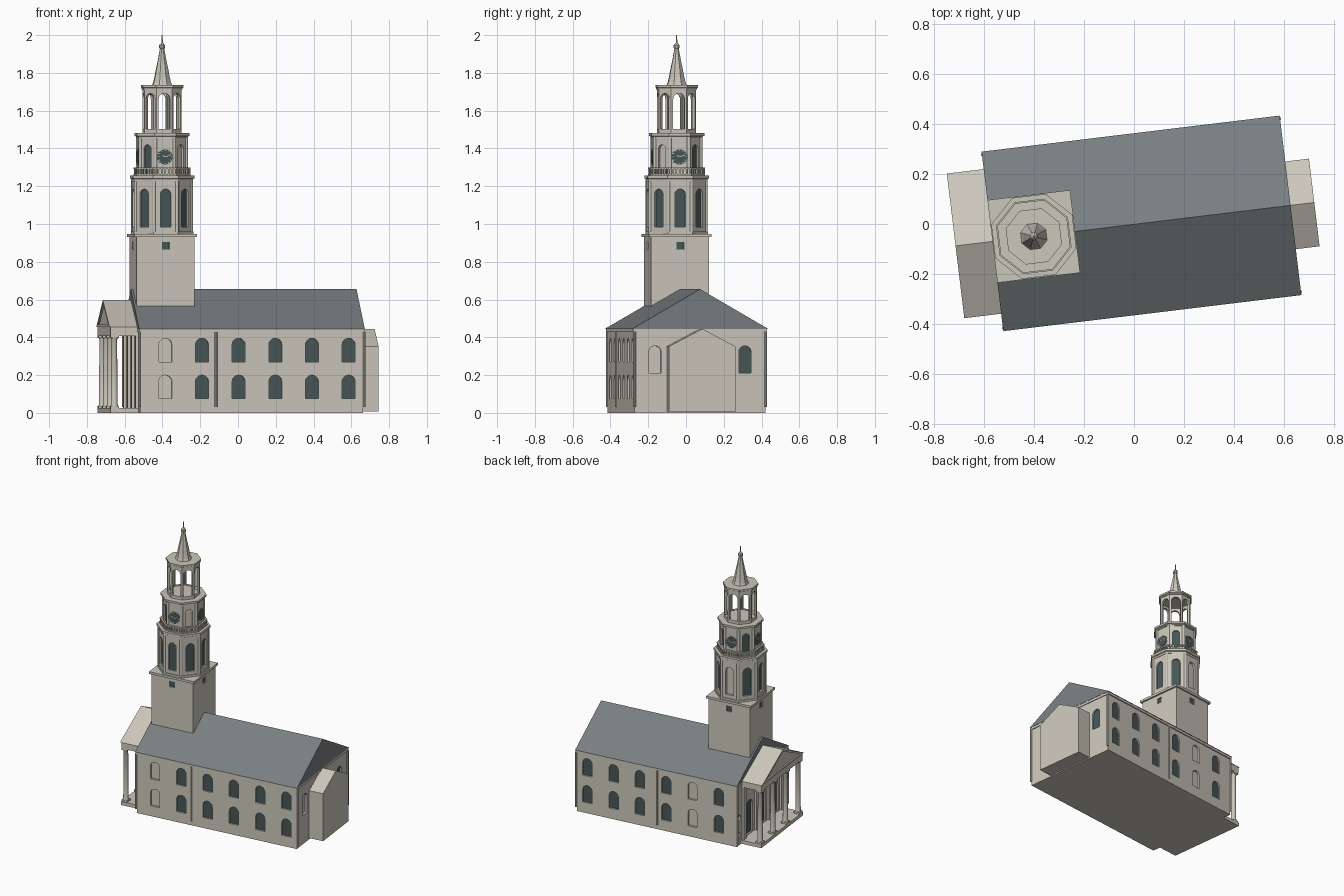
import bpy, bmesh, math
from mathutils import Matrix, Vector

cube = bpy.data.objects.get("Cube")
if cube:
    bpy.data.objects.remove(cube)

# The whole building is turned slightly about the vertical
PLACE = Matrix.Translation((0.03, 0.0025, 0)) @ Matrix.Rotation(math.radians(6.9), 4, 'Z')
TOWER = Vector((-0.435, 0, 0))
SOUTH, EAST, NORTH, WEST = -90, 0, 90, 180


def material(name, rgb):
    m = bpy.data.materials.new(name)
    m.use_nodes = True
    m.diffuse_color = (*rgb, 1)
    m.node_tree.nodes["Principled BSDF"].inputs["Base Color"].default_value = (*rgb, 1)
    return m


STONE = material("pale_stone", (0.60, 0.57, 0.50))
SLATE = material("grey_slate", (0.19, 0.21, 0.22))
GLASS = material("dark_glass", (0.065, 0.095, 0.095))
WHITE = material("clock_white", (0.75, 0.75, 0.72))


def finish(name, bm, mat, smooth=False):
    bmesh.ops.recalc_face_normals(bm, faces=bm.faces)
    mesh = bpy.data.meshes.new(name)
    bm.to_mesh(mesh)
    bm.free()
    mesh.materials.append(mat)
    if smooth:
        mesh.polygons.foreach_set("use_smooth", [True] * len(mesh.polygons))
        mesh.set_sharp_from_angle(angle=math.radians(40))
    ob = bpy.data.objects.new(name, mesh)
    bpy.context.scene.collection.objects.link(ob)
    ob.matrix_world = PLACE
    return ob


def box(bm, x0, x1, y0, y1, z0, z1):
    size = Matrix.Diagonal((x1 - x0, y1 - y0, z1 - z0, 1))
    mid = Matrix.Translation(((x0 + x1) / 2, (y0 + y1) / 2, (z0 + z1) / 2))
    bmesh.ops.create_cube(bm, size=1, matrix=mid @ size)


def prism(bm, pts, frame, d0, d1):
    """Extrude a flat outline along the outward axis of a frame."""
    a = [bm.verts.new(frame @ Vector((x, y, d0))) for x, y in pts]
    b = [bm.verts.new(frame @ Vector((x, y, d1))) for x, y in pts]
    bm.faces.new(a)
    bm.faces.new(b)
    for i in range(len(pts)):
        j = (i + 1) % len(pts)
        bm.faces.new((a[i], a[j], b[j], b[i]))


def lathe(bm, profile, n, at, turn=0.0):
    """Stack rings of (radius, height) into a closed solid."""
    rings = [[bm.verts.new((at[0] + r * math.cos(turn + math.tau * k / n),
                            at[1] + r * math.sin(turn + math.tau * k / n), z))
              for k in range(n)] for r, z in profile]
    for lo, hi in zip(rings, rings[1:]):
        for k in range(n):
            j = (k + 1) % n
            bm.faces.new((lo[k], lo[j], hi[j], hi[k]))
    bm.faces.new(rings[0])
    bm.faces.new(rings[-1])


def octagon(bm, *profile):
    lathe(bm, profile, 8, TOWER, math.pi / 8)


def wall(azimuth, distance, centre=Vector()):
    """Frame on a wall: x along it, y up, z outward."""
    a = math.radians(azimuth)
    at = centre + Vector((math.cos(a), math.sin(a), 0)) * distance
    return (Matrix.Translation(at) @ Matrix.Rotation(a + math.pi / 2, 4, 'Z')
            @ Matrix.Rotation(math.pi / 2, 4, 'X'))


def arch(x, w, z0, z1):
    r = w / 2
    top = [(x + r * math.cos(math.pi * k / 10), z1 - r + r * math.sin(math.pi * k / 10))
           for k in range(11)]
    return [(x - r, z0), (x + r, z0)] + top


def disc(x, z, r, n=24):
    return [(x + r * math.cos(math.tau * k / n), z + r * math.sin(math.tau * k / n))
            for k in range(n)]


def rect(x0, x1, z0, z1):
    return [(x0, z0), (x1, z0), (x1, z1), (x0, z1)]


def subtract(ob, bm):
    cutter = finish("cutter", bm, STONE)
    cutter.hide_render = True
    mod = ob.modifiers.new("cut", 'BOOLEAN')
    mod.operation, mod.solver, mod.object = 'DIFFERENCE', 'EXACT', cutter
    bpy.context.view_layer.update()
    mesh = bpy.data.meshes.new_from_object(ob.evaluated_get(bpy.context.evaluated_depsgraph_get()))
    ob.modifiers.clear()
    ob.data = mesh
    bpy.data.objects.remove(cutter)


def carve(ob, openings, depth=0.015):
    """Recess openings (frame, outline, glazed) and set glass in them."""
    cut, panes = bmesh.new(), bmesh.new()
    for frame, pts, glazed in openings:
        prism(cut, pts, frame, -depth, 0.03)
        if glazed:
            prism(panes, pts, frame, -depth - 0.001, -depth + 0.004)
    subtract(ob, cut)
    if panes.verts:
        finish(ob.name + "_glass", panes, GLASS)
    else:
        panes.free()


# Nave: walls with two rows of arched windows, one bay blind on each side
L, W = 0.595, 0.35
bm = bmesh.new()
box(bm, -L, L, -W, W, 0, 0.435)
nave = finish("nave_walls", bm, STONE)
holes = []
for i in range(6):
    u = -0.46 + 0.1955 * i
    for z in (0.075, 0.27):
        holes.append((wall(SOUTH, W), arch(u, 0.07, z, z + 0.125), i != 0))
        holes.append((wall(NORTH, W), arch(-u, 0.07, z, z + 0.125), i != 1))
for s in (-1, 1):
    holes.append((wall(EAST, L), arch(s * 0.24, 0.065, 0.21, 0.355), s > 0))
    holes.append((wall(WEST, L), disc(s * 0.32, 0.2, 0.018), True))
    holes.append((wall(WEST, L), rect(s * 0.32 - 0.013, s * 0.32 + 0.013, 0.05, 0.09), True))
for v in (-0.175, 0, 0.175):
    holes.append((wall(WEST, L), arch(v, 0.09, 0.03, 0.27), True))
carve(nave, holes)

# Eaves band, drainpipes and roof
bm = bmesh.new()
box(bm, -0.6, 0.6, -0.357, 0.357, 0.428, 0.446)
finish("eaves_band", bm, STONE)
bm = bmesh.new()
for u, v in ((-0.19, -W), (0, W), (0.6, -W), (0.6, W), (-0.6, -W), (-0.6, W)):
    lathe(bm, [(0.007, 0.03), (0.007, 0.43)], 8, (u, v))
finish("drainpipes", bm, STONE)
bm = bmesh.new()
prism(bm, [(-0.3625, 0.445), (0.3625, 0.445), (0, 0.655)], wall(EAST, 0), -0.602, 0.602)
finish("nave_roof", bm, SLATE)

# Chancel at the back end
bm = bmesh.new()
prism(bm, [(-0.177, 0.008), (0.177, 0.008), (0.177, 0.352), (0, 0.445), (-0.177, 0.352)],
      wall(EAST, 0), 0.58, 0.698)
finish("chancel", bm, STONE)

# Portico: platform, columns, beam and pediment
bm = bmesh.new()
box(bm, -0.745, -0.59, -0.29, 0.29, 0, 0.025)
finish("portico_platform", bm, STONE)
bm = bmesh.new()
box(bm, -0.745, -0.59, -0.286, 0.286, 0.408, 0.456)
finish("portico_beam", bm, STONE)
bm = bmesh.new()
prism(bm, [(-0.292, 0.454), (0.292, 0.454), (0, 0.597)], wall(WEST, 0), 0.58, 0.751)
pediment = finish("pediment", bm, STONE)
carve(pediment, [(wall(WEST, 0.751), [(-0.235, 0.468), (0.235, 0.468), (0, 0.583)], False)], 0.01)
cols, blocks = bmesh.new(), bmesh.new()
for v in (-0.264, -0.088, 0.088, 0.264):
    lathe(cols, [(0.021, 0.035), (0.018, 0.045), (0.015, 0.388), (0.02, 0.398)], 16, (-0.722, v))
    for z in (0.025, 0.397):
        box(blocks, -0.744, -0.7, v - 0.022, v + 0.022, z, z + 0.012)
    box(blocks, -0.61, -0.59, v - 0.018, v + 0.018, 0.02, 0.41)
finish("portico_columns", cols, STONE, True)
finish("column_blocks_and_pilasters", blocks, STONE)

# Tower base with a small square window on each side
T = 0.155
bm = bmesh.new()
box(bm, TOWER.x - T, TOWER.x + T, -T, T, 0.4, 0.932)
base = finish("tower_base", bm, STONE)
carve(base, [(wall(a, T, TOWER), rect(-0.02, 0.02, 0.865, 0.905), True)
             for a in (SOUTH, EAST, NORTH, WEST)], 0.01)
bm = bmesh.new()
box(bm, TOWER.x - 0.167, TOWER.x + 0.167, -0.167, 0.167, 0.93, 0.946)
finish("tower_base_cornice", bm, STONE)

# Lower and middle eight-sided stages
FLAT = math.cos(math.pi / 8)
FACES = range(-180, 180, 45)
bm = bmesh.new()
octagon(bm, (0.166, 0.945), (0.166, 1.245))
lower = finish("lower_stage", bm, STONE)
carve(lower, [(wall(a, 0.166 * FLAT, TOWER), arch(0, 0.056, 0.985, 1.185), a != NORTH)
              for a in FACES])
bm = bmesh.new()
octagon(bm, (0.136, 1.255), (0.136, 1.47))
middle = finish("middle_stage", bm, STONE)
carve(middle, [(wall(a, 0.136 * FLAT, TOWER), arch(0, 0.048, 1.29, 1.42), a != -45)
               for a in FACES if a % 90])

# Corner shafts on both stages
bm = bmesh.new()
for k in range(8):
    a = math.pi / 8 + k * math.pi / 4
    for r, z0, z1 in ((0.16, 0.945, 1.24), (0.132, 1.26, 1.465)):
        at = TOWER + Vector((math.cos(a), math.sin(a), 0)) * r
        lathe(bm, [(0.01, z0), (0.01, z1)], 10, at)
finish("corner_shafts", bm, STONE, True)

# Cornices of the three stages
bm = bmesh.new()
octagon(bm, (0.169, 1.225), (0.169, 1.238), (0.177, 1.242), (0.177, 1.258))
octagon(bm, (0.142, 1.455), (0.142, 1.463), (0.152, 1.467), (0.152, 1.481))
octagon(bm, (0.112, 1.712), (0.112, 1.72), (0.117, 1.723), (0.117, 1.735))
octagon(bm, (0.172, 0.944), (0.172, 0.96))
finish("tower_cornices", bm, STONE)

# Balustrade round the middle stage
bm = bmesh.new()
half = 0.157 * math.sin(math.pi / 8)
for a in FACES:
    f = wall(a, 0.157 * FLAT, TOWER)
    prism(bm, rect(-half, half, 1.257, 1.266), f, -0.012, 0)
    prism(bm, rect(-half, half, 1.291, 1.3), f, -0.012, 0)
    for k in range(7):
        x = half * (k - 3) / 3.2
        prism(bm, rect(x - 0.004, x + 0.004, 1.265, 1.292), f, -0.01, -0.002)
finish("balustrade", bm, STONE)

# Clocks on the four main sides
dials, rims, marks = bmesh.new(), bmesh.new(), bmesh.new()
for a in (SOUTH, EAST, NORTH, WEST):
    f = wall(a, 0.136 * FLAT, TOWER)
    prism(rims, disc(0, 1.355, 0.044), f, -0.005, 0.003)
    prism(dials, disc(0, 1.355, 0.04), f, -0.003, 0.006)
    hub = f @ Matrix.Translation((0, 1.355, 0))
    strokes = [(k * 30, 0.031, 0.037, 0.0015) for k in range(12)]
    for turn, r0, r1, w in strokes + [(60, 0, 0.02, 0.002), (-70, 0, 0.03, 0.0017)]:
        prism(marks, rect(-w, w, r0, r1), hub @ Matrix.Rotation(math.radians(turn), 4, 'Z'),
              0.005, 0.0075)
finish("clock_rims", rims, STONE)
finish("clock_dials", dials, GLASS)
finish("clock_hands_and_marks", marks, WHITE)

# Open belfry: hollow eight-sided ring with an arch on every side
bm = bmesh.new()
octagon(bm, (0.108, 1.478), (0.108, 1.72))
belfry = finish("belfry", bm, STONE)
bm = bmesh.new()
octagon(bm, (0.09, 1.5), (0.09, 1.71))
subtract(belfry, bm)
bm = bmesh.new()
for a in FACES:
    prism(bm, arch(0, 0.06, 1.503, 1.692), wall(a, 0.108 * FLAT, TOWER), -0.024, 0.02)
subtract(belfry, bm)

# Flared spire with collar and rod
bm = bmesh.new()
octagon(bm, (0.056, 1.733), (0.049, 1.75), (0.042, 1.778), (0.035, 1.815),
        (0.023, 1.87), (0.012, 1.928), (0.017, 1.933), (0.017, 1.945), (0.009, 1.955),
        (0.004, 1.96), (0.003, 2.0))
finish("spire", bm, STONE)
